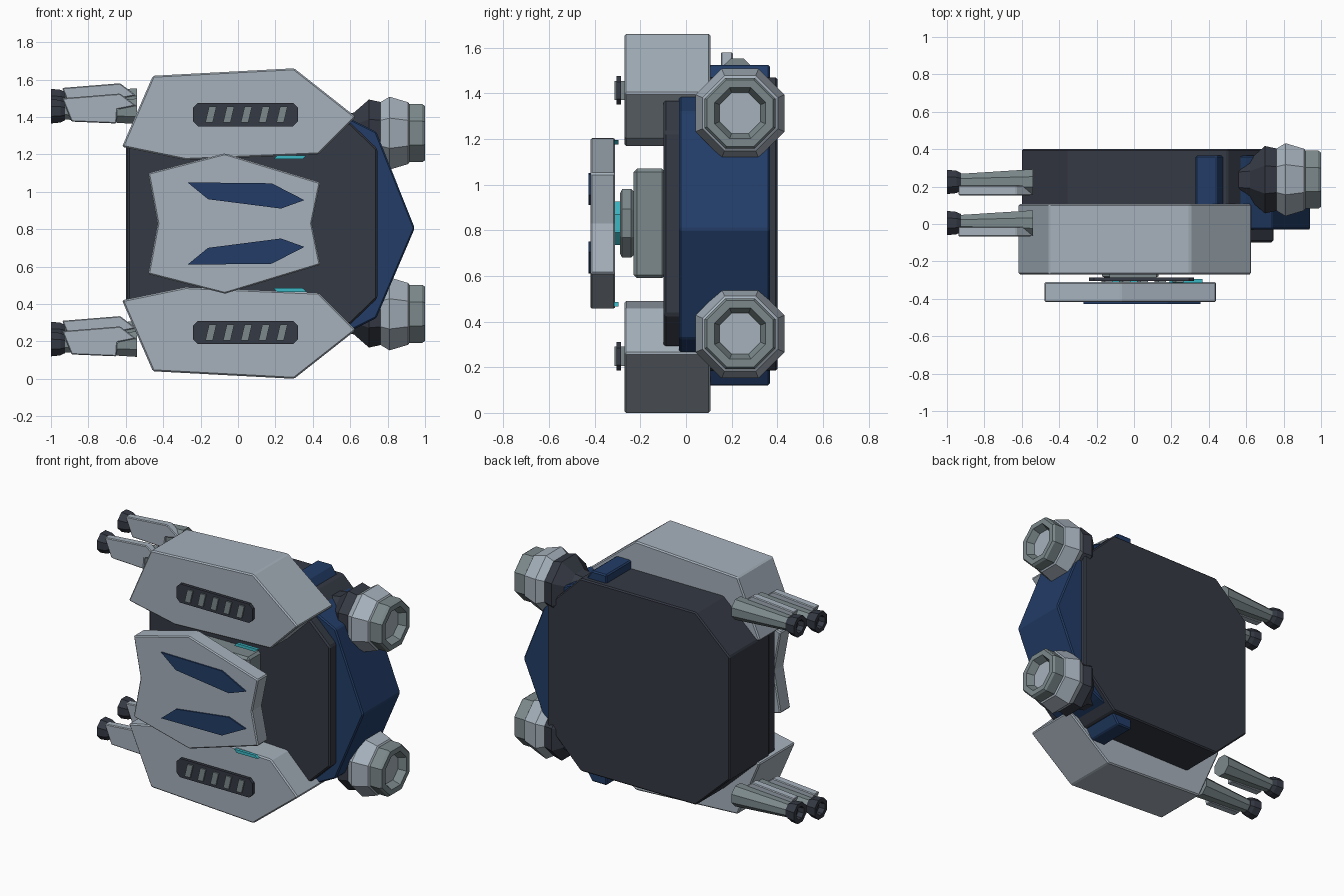
import bpy, bmesh, math

if "Cube" in bpy.data.objects:
    bpy.data.objects.remove(bpy.data.objects["Cube"])

MID = 0.83  # height of the mirror plane


def material(name, rgb):
    m = bpy.data.materials.new(name)
    m.diffuse_color = (*rgb, 1)
    m.use_nodes = True
    m.node_tree.nodes["Principled BSDF"].inputs["Base Color"].default_value = m.diffuse_color
    return m


LIGHT = material("light grey", (0.38, 0.44, 0.50))
DARK = material("charcoal", (0.035, 0.041, 0.057))
BLUE = material("navy blue", (0.016, 0.046, 0.135))
STEEL = material("green grey", (0.20, 0.25, 0.26))
CYAN = material("cyan", (0.045, 0.48, 0.56))


def finish(bm, name, mat, bevel=0):
    bmesh.ops.recalc_face_normals(bm, faces=bm.faces)
    me = bpy.data.meshes.new(name)
    bm.to_mesh(me)
    bm.free()
    me.materials.append(mat)
    ob = bpy.data.objects.new(name, me)
    bpy.context.collection.objects.link(ob)
    if bevel:
        mod = ob.modifiers.new("edge bevel", 'BEVEL')
        mod.width, mod.segments = bevel, 1
        mod.limit_method = 'ANGLE'
    return ob


def prism(name, pts, y0, y1, mat, bevel=0):
    """Extrude an (x, z) outline from y0 to y1."""
    bm = bmesh.new()
    f = bm.faces.new([bm.verts.new((x, y0, z)) for x, z in pts])
    r = bmesh.ops.extrude_face_region(bm, geom=[f])
    vs = [v for v in r["geom"] if isinstance(v, bmesh.types.BMVert)]
    bmesh.ops.translate(bm, verts=vs, vec=(0, y1 - y0, 0))
    return finish(bm, name, mat, bevel)


def lathe(name, prof, y, z, mat, axis='x', x=0, n=8):
    """Spin (position, apothem) rings around the x or y axis, flats aligned."""
    bm = bmesh.new()
    rings = []
    for p, r in prof:
        ring = []
        for i in range(n):
            a = 2 * math.pi * (i + 0.5) / n
            k = r / math.cos(math.pi / n)
            c, s = k * math.cos(a), k * math.sin(a)
            co = (x + p, y + c, z + s) if axis == 'x' else (x + c, y + p, z + s)
            ring.append(bm.verts.new(co))
        rings.append(ring)
    for a, b in zip(rings, rings[1:]):
        for i in range(n):
            j = (i + 1) % n
            bm.faces.new((a[i], a[j], b[j], b[i]))
    bm.faces.new(rings[0])
    bm.faces.new(rings[-1])
    return finish(bm, name, mat)


def flip(pts):
    return [(x, 2 * MID - z) for x, z in pts]


def shift(pts, dz):
    return [(x, z + dz) for x, z in pts]


def rect(x0, x1, z0, z1):
    return [(x0, z0), (x1, z0), (x1, z1), (x0, z1)]


# main hull and the thinner plate in front of it
prism("hull", [(-0.60, 0.42), (-0.35, 0.185), (0.50, 0.185), (0.745, 0.43),
               (0.745, 1.23), (0.50, 1.47), (-0.35, 1.47), (-0.60, 1.24)],
      -0.02, 0.40, DARK, 0.008)
prism("front_plate", [(-0.59, 0.42), (-0.45, 0.29), (0.60, 0.29), (0.745, 0.43),
                      (0.745, 1.23), (0.60, 1.37), (-0.45, 1.37), (-0.59, 1.24)],
      -0.098, -0.02, DARK, 0.01)

# blue wedge at the side with tips that wrap over the hull
half = [(0.74, 1.32), (0.60, 1.39), (0.50, 1.43), (0.44, 1.525), (0.33, 1.525)]
prism("side_wedge", [(0.945, 0.805)] + half + shift(flip(half), -0.015)[::-1],
      -0.03, 0.367, BLUE, 0.008)

# central mount and shield
prism("mount_block", rect(-0.28, 0.24, 0.59, 1.07), -0.23, -0.09, STEEL, 0.015)
lathe("mount_disc", [(-0.29, 0.13), (-0.28, 0.15), (-0.24, 0.15), (-0.22, 0.13)],
      0, MID, STEEL, 'y', -0.02)
lathe("mount_glow", [(-0.312, 0.095), (-0.28, 0.095)], 0, MID, CYAN, 'y', -0.02)
prism("shield", [(-0.48, 1.10), (-0.07, 1.205), (0.44, 1.05), (0.395, 0.83),
                 (0.44, 0.61), (-0.07, 0.455), (-0.48, 0.56), (-0.43, 0.83)],
      -0.418, -0.31, LIGHT, 0.007)

pod = [(-0.62, 1.24), (-0.455, 1.62), (0.30, 1.66), (0.63, 1.40),
       (0.43, 1.20), (-0.28, 1.17)]
mark = [(-0.27, 1.05), (0.18, 1.045), (0.355, 0.955), (0.23, 0.91), (-0.16, 0.96)]
strip = [(0.19, 1.175), (0.345, 1.175), (0.367, 1.195), (0.21, 1.195)]
vent = [(-0.24, 1.375), (-0.215, 1.35), (0.295, 1.35), (0.32, 1.375),
        (0.32, 1.45), (0.295, 1.475), (-0.215, 1.475), (-0.24, 1.45)]
gun_cover = [(-0.94, 1.50), (-0.89, 1.375), (-0.65, 1.365), (-0.645, 1.44),
             (-0.545, 1.46), (-0.63, 1.525)]

for side, tag in ((1, "upper"), (-1, "lower")):
    m = (lambda p: p) if side > 0 else flip
    # pod, painted mark and light strip
    prism(tag + "_pod", m(pod), -0.27, 0.107, LIGHT, 0.008)
    prism(tag + "_shield_mark", m(mark), -0.427, -0.417, BLUE)
    prism(tag + "_light_strip", m(strip), -0.315, -0.295, CYAN)

    # vent with slanted slats
    dv = 0 if side > 0 else -1.165
    prism(tag + "_vent_base", shift(rect(-0.13, 0.12, 1.37, 1.455), dv), -0.29, -0.26, STEEL)
    prism(tag + "_vent", shift(vent, dv), -0.305, -0.285, DARK)
    for i in range(5):
        x = -0.145 + 0.095 * i
        slat = [(x - 0.03, 1.37), (x + 0.01, 1.37), (x + 0.03, 1.455), (x - 0.01, 1.455)]
        prism(tag + "_vent_slat", shift(slat, dv), -0.314, -0.305, STEEL)

    # thruster: collar, bell and hollow nozzle
    tz = MID + side * 0.483
    lathe(tag + "_thruster_collar", [(0.50, 0.09), (0.62, 0.11), (0.70, 0.18), (0.77, 0.165)],
          0.237, tz, DARK)
    lathe(tag + "_thruster_bell", [(0.76, 0.165), (0.81, 0.195), (0.91, 0.165), (0.92, 0.15)],
          0.237, tz, LIGHT)
    lathe(tag + "_thruster_nozzle", [(0.905, 0.155), (0.985, 0.155), (1.0, 0.145),
                                     (1.0, 0.112), (0.95, 0.09)], 0.237, tz, STEEL)
    lathe(tag + "_thruster_core", [(0.94, 0.088), (0.953, 0.088)], 0.237, tz, LIGHT)

    # pair of guns: tapered barrel, cover plate and hollow muzzle
    dg = 0 if side > 0 else -1.245
    for dy, dz in ((0, 0), (0.22, 0.055)):
        y, z = 0.005 + dy, 1.43 + dz + dg
        lathe(tag + "_gun_barrel", [(-0.95, 0.042), (-0.54, 0.068)], y, z, STEEL)
        prism(tag + "_gun_cover", shift(gun_cover, dz + dg), y - 0.072, y - 0.02, LIGHT, 0.005)
        lathe(tag + "_gun_muzzle", [(-0.925, 0.048), (-0.95, 0.06), (-1.0, 0.065),
                                    (-1.0, 0.04), (-0.96, 0.036)], y, z, DARK)
